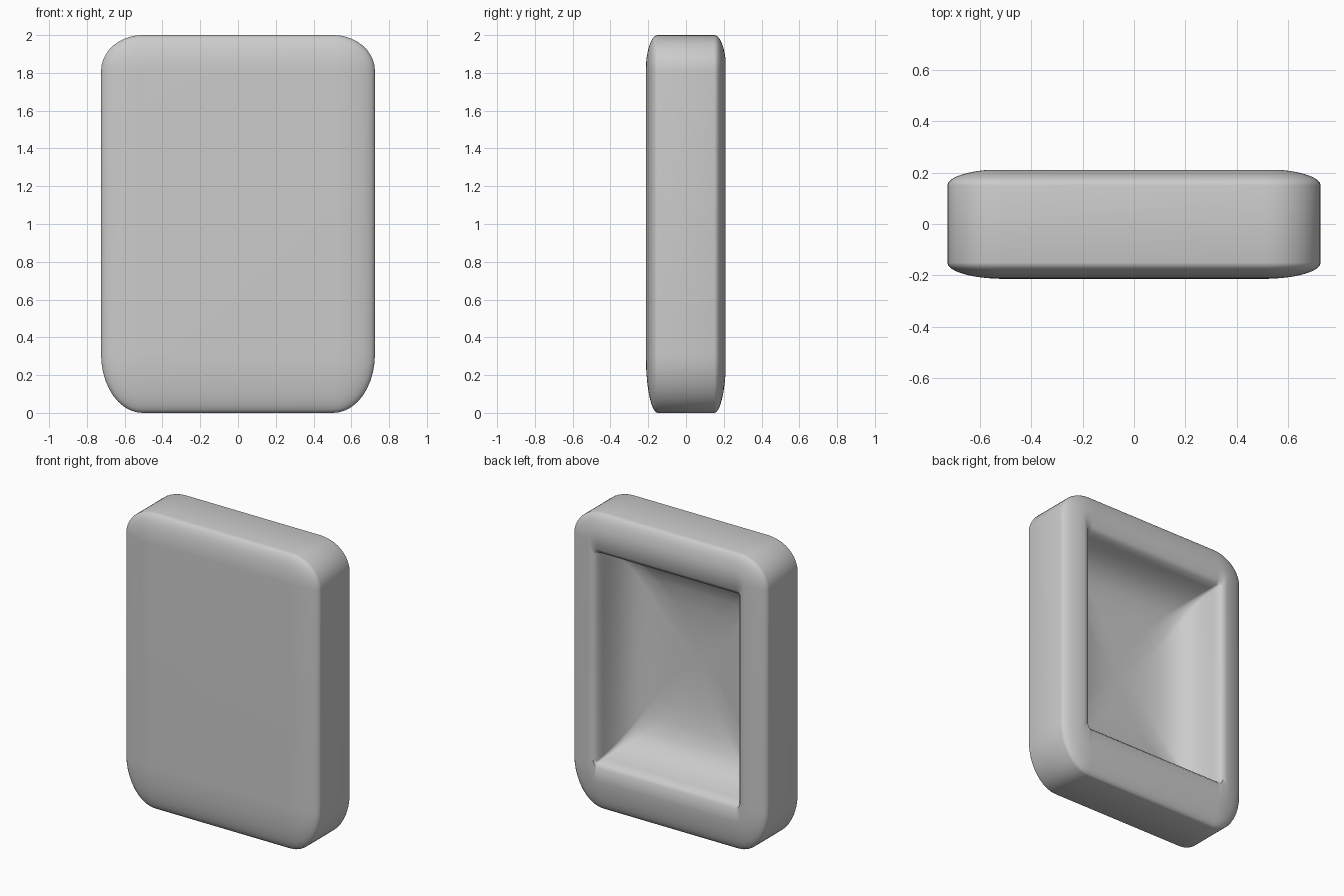
import bpy, bmesh, math

if "Cube" in bpy.data.objects:
    bpy.data.objects.remove(bpy.data.objects["Cube"])

SEG = 10  # steps per rounded corner


def ring(hx, zb, zt, rx, rb, rt, y):
    """Rounded rectangle in the xz plane at depth y, separate top and bottom corner radii."""
    pts = []
    corners = [(1, zt - rt, rt, 0), (-1, zt - rt, rt, 90),
               (-1, zb + rb, rb, 180), (1, zb + rb, rb, 270)]
    for sx, cz, rz, start in corners:
        for i in range(SEG + 1):
            a = math.radians(start + 90 * i / SEG)
            pts.append((sx * (hx - rx) + rx * math.cos(a), y, cz + rz * math.sin(a)))
    return pts


def shell_ring(deg, side):
    """Outer ring of the ellipsoid-rounded shell at the given edge angle."""
    c, s = math.cos(math.radians(deg)), math.sin(math.radians(deg))
    rx, rt, rb = 0.22 * c, 0.19 * c, 0.31 * c
    return ring(0.505 + rx, 0.31 - rb, 1.81 + rt, rx, rb, rt, side * (0.15 + 0.063 * s))


def bowl_ring(k, y):
    """Ring of the recess, scaled by k about its centre, rounder as it deepens."""
    hx, hz, zc = 0.53 * k, 0.71 * k, 1.03
    r = 0.012 + 0.35 * (1 - k) * k
    return ring(hx, zc - hz, zc + hz, r, r, r, y)


rings = []
# front face and its soft edge
rings += [shell_ring(d, -1) for d in (87, 80, 70, 60, 50, 40, 30, 20, 10, 0)]
# side band and soft back edge
rings += [shell_ring(d, 1) for d in (0, 10, 20, 30, 40, 50, 60, 70)]
# rolled lip
rings.append(ring(0.55, 0.295, 1.768, 0.04, 0.05, 0.035, 0.207))
# dished recess
for k, y in [(1.0, 0.185), (0.985, 0.14), (0.96, 0.08), (0.92, 0.02), (0.86, -0.035),
             (0.78, -0.075), (0.66, -0.105), (0.5, -0.125), (0.3, -0.137), (0.1, -0.142)]:
    rings.append(bowl_ring(k, y))

# loft all rings into one closed body
bm = bmesh.new()
loops = [[bm.verts.new(p) for p in r] for r in rings]
n = len(loops[0])
for a, b in zip(loops, loops[1:]):
    for i in range(n):
        j = (i + 1) % n
        bm.faces.new((a[i], a[j], b[j], b[i]))
bm.faces.new(loops[0])
bm.faces.new(loops[-1])
bmesh.ops.recalc_face_normals(bm, faces=bm.faces)

mesh = bpy.data.meshes.new("hollow_back_shell")
bm.to_mesh(mesh)
bm.free()
body = bpy.data.objects.new("hollow_back_shell", mesh)
bpy.context.collection.objects.link(body)
bpy.context.view_layer.objects.active = body
body.select_set(True)
bpy.ops.object.shade_smooth_by_angle(angle=math.radians(45))
